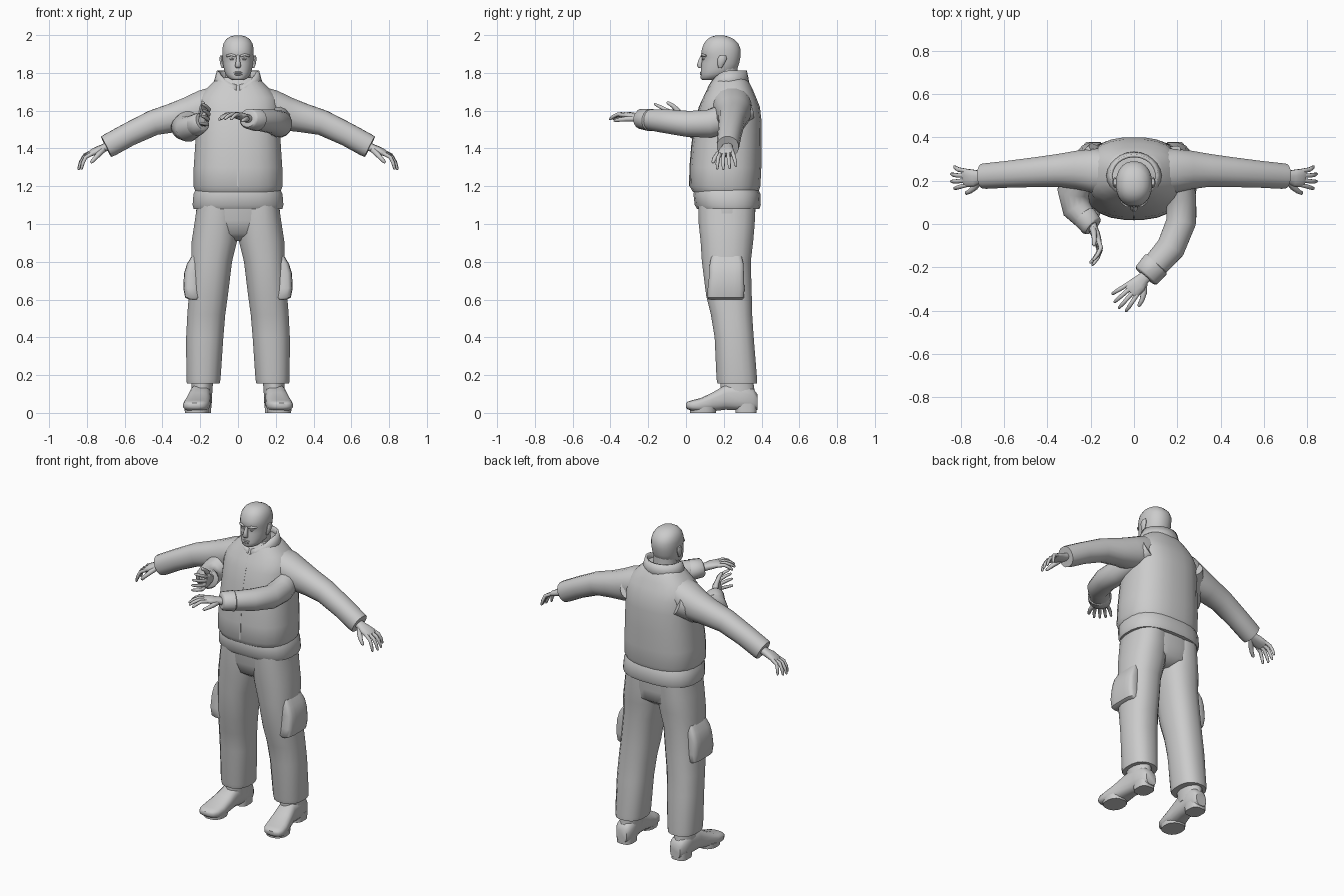
import bpy, bmesh
from math import sin, cos, pi, radians
from mathutils import Vector as V, Matrix


def spow(v, e):
    return abs(v) ** e * (1 if v >= 0 else -1)


def tube(bm, rows, n=16, up=(0, 0, 1), flat=None, p=2.0, s=1):
    """Loft super-elliptic rings; each row is x, y, z, half width, half height."""
    pts = [V(r[:3]) for r in rows]
    rings = []
    for i, r in enumerate(rows):
        a, b = pts[max(i - 1, 0)], pts[min(i + 1, len(pts) - 1)]
        t = V(flat) if flat else (b - a).normalized()
        side = V(up).cross(t).normalized()
        nor = t.cross(side)
        ring = []
        for k in range(n):
            w = 2 * pi * (k + 0.5) / n
            c = pts[i] + side * spow(cos(w), 2 / p) * r[3] + nor * spow(sin(w), 2 / p) * r[4]
            ring.append(bm.verts.new((c.x * s, c.y, c.z)))
        rings.append(ring)
    for A, B in zip(rings, rings[1:]):
        for k in range(n):
            bm.faces.new((A[k], A[(k + 1) % n], B[(k + 1) % n], B[k]))
    bm.faces.new(rings[0])
    bm.faces.new(rings[-1])


def finish(name, bm, angle=45):
    bmesh.ops.recalc_face_normals(bm, faces=bm.faces)
    me = bpy.data.meshes.new(name)
    bm.to_mesh(me)
    bm.free()
    ob = bpy.data.objects.new(name, me)
    bpy.context.collection.objects.link(ob)
    bpy.ops.object.select_all(action='DESELECT')
    ob.select_set(True)
    bpy.context.view_layer.objects.active = ob
    bpy.ops.object.shade_smooth_by_angle(angle=radians(angle))
    return ob


def part(name, rows, **kw):
    bm = bmesh.new()
    tube(bm, rows, **kw)
    return finish(name, bm)


def upright(name, rows, **kw):
    return part(name, rows, up=(0, 1, 0), flat=(0, 0, 1), **kw)


def span(z, w, y0, y1, x=0):
    """Horizontal row from front and back depth."""
    return (x, (y0 + y1) / 2, z, w, (y1 - y0) / 2)


def hand(name, wrist, fwd, thumb, curl=0.03):
    """Palm, four fingers and thumb; local x = fingers, y = thumb side, z = back."""
    f = V(fwd).normalized()
    t = V(thumb)
    t = (t - f * t.dot(f)).normalized()
    b = f.cross(t)
    if name.endswith('flip'):
        b = -b
        name = name[:-5]
    bm = bmesh.new()
    tube(bm, [(-.03, 0, 0, .028, .022), (.01, 0, 0, .03, .021), (.04, .003, .002, .04, .02),
              (.075, 0, .003, .043, .016), (.092, 0, 0, .038, .011)], n=12, p=2.4)
    for i, ln in enumerate((.078, .09, .086, .066)):
        y = .032 - .0215 * i
        tube(bm, [(.075, y, .002, .011, .011), (.085 + ln * .4, y * 1.25, 0, .0105, .0105),
                  (.085 + ln * .75, y * 1.45, -curl * .5, .0095, .0095),
                  (.083 + ln, y * 1.55, -curl, .007, .007),
                  (.087 + ln, y * 1.57, -curl * 1.1, .003, .003)], n=8)
    tube(bm, [(.01, .015, -.004, .014, .016), (.045, .048, -.012, .015, .014),
              (.075, .066, -.022, .0115, .0115), (.1, .074, -.032, .009, .009),
              (.106, .075, -.035, .003, .003)], n=8)
    m = Matrix((f, t, b)).transposed().to_4x4()
    m.translation = V(wrist)
    bmesh.ops.transform(bm, matrix=m, verts=bm.verts)
    return finish(name, bm, 60)


# Jacket body, hem band and front zip
upright("jacket_body", [span(1.17, .225, .035, .385), span(1.2, .238, .018, .395),
        span(1.3, .236, .02, .4), span(1.42, .228, .03, .402), span(1.54, .222, .048, .402),
        span(1.62, .222, .07, .392), span(1.67, .21, .09, .372), span(1.71, .175, .112, .355),
        span(1.75, .135, .13, .335), span(1.775, .105, .145, .315)], n=24, p=2.5)
upright("jacket_hem", [span(1.08, .236, .058, .39), span(1.1, .242, .045, .397),
        span(1.16, .237, .038, .395), span(1.19, .222, .045, .38)], n=24, p=2.6)
part("front_zip", [(0, .02, 1.2, .006, .004), (0, .022, 1.3, .006, .004), (0, .032, 1.42, .006, .004),
                   (0, .05, 1.54, .006, .004), (0, .072, 1.62, .006, .004),
                   (0, .114, 1.71, .006, .004)], n=6, up=(0, 1, 0))

# Open stand-up collar
bm = bmesh.new()
loops = []
N = 24
for k in range(N + 1):
    u = k / N
    a = -pi / 2 + .06 + u * (2 * pi - .12)
    fr = max(0, -sin(a)) ** 2
    loops.append([bm.verts.new((r * cos(a), .222 + d * sin(a), z)) for r, d, z in (
        (.135, .115, 1.735 - .045 * fr), (.122, .108, 1.775 - .055 * fr),
        (.112, .1, 1.812 - .075 * fr))])
for A, B in zip(loops, loops[1:]):
    for j in range(2):
        bm.faces.new((A[j], B[j], B[j + 1], A[j + 1]))
collar = finish("collar", bm)
sol = collar.modifiers.new("thickness", 'SOLIDIFY')
sol.thickness = .014

# Trousers seat
upright("trouser_seat", [span(.91, .06, .15, .3), span(.95, .2, .09, .355), span(1.02, .228, .07, .366),
        span(1.12, .218, .06, .37)], n=24, p=2.4)

for s, side in ((1, "left"), (-1, "right")):
    # Trouser leg and cargo pocket
    upright(side + "_trouser_leg", [span(.155, .088, .165, .378, .184), span(.18, .092, .16, .378, .183),
            span(.4, .1, .15, .36, .176), span(.52, .102, .13, .352, .168), span(.62, .105, .105, .35, .157),
            span(.8, .11, .082, .345, .14), span(.91, .122, .075, .358, .125),
            span(1.0, .117, .065, .366, .116), span(1.1, .108, .062, .37, .11)], p=2.4, s=s)
    upright(side + "_cargo_pocket", [(.235, .21, .6, .025, .09), (.24, .21, .61, .04, .098),
            (.247, .212, .66, .043, .098), (.243, .215, .74, .043, .092),
            (.235, .215, .79, .035, .09), (.22, .215, .83, .025, .08)], p=4, s=s)
    # Boot foot, heel and shaft
    bm = bmesh.new()
    foot = ((.378, .188, .035, .015, .1), (.355, .19, .052, .012, .13), (.29, .193, .056, .012, .16),
            (.21, .2, .055, .016, .15), (.14, .21, .064, .008, .108), (.08, .219, .07, .004, .08),
            (.035, .225, .066, .01, .068), (.01, .228, .05, .018, .06), (0, .229, .028, .028, .052))
    tube(bm, [(x, y, (a + b) / 2, w, (b - a) / 2) for y, x, w, a, b in foot], flat=(0, -1, 0), p=2.8, s=s)
    tube(bm, [(.192, .318, 0, .05, .056), (.192, .318, .05, .052, .058)], up=(0, 1, 0), p=3, s=s)
    tube(bm, [(.219, .09, 0, .063, .07), (.219, .09, .03, .066, .072)], up=(0, 1, 0), p=2.3, s=s)
    tube(bm, [(.193, .275, .08, .056, .095), (.19, .27, .15, .058, .09), (.187, .27, .24, .062, .09)],
         up=(0, 1, 0), flat=(0, 0, 1), s=s)
    finish(side + "_boot", bm)
    # Outstretched sleeve and hand
    part(side + "_outer_sleeve", [(.08, .235, 1.655, .1, .085), (.17, .245, 1.615, .105, .1),
         (.25, .25, 1.585, .092, .093), (.34, .248, 1.563, .078, .079), (.45, .24, 1.535, .07, .068),
         (.58, .23, 1.473, .063, .063), (.68, .222, 1.418, .06, .063), (.698, .221, 1.409, .058, .061)],
         p=2.2, s=s)
    hand(side + "_outer_hand" + ("" if s < 0 else " flip"), (s * .705, .218, 1.405),
         (s * .9, -.06, -.4), (0, -1, -.15), .045)

# Raised forward sleeves with cuffs
part("left_forward_sleeve", [(.16, .33, 1.61, .06, .06), (.2, .23, 1.565, .075, .08),
     (.218, .12, 1.53, .07, .075), (.218, .01, 1.53, .07, .07), (.17, -.11, 1.545, .068, .064),
     (.09, -.2, 1.553, .06, .055)])
part("left_forward_cuff", [(.108, -.18, 1.55, .06, .05), (.1, -.188, 1.551, .069, .06),
     (.058, -.236, 1.557, .065, .054), (.052, -.243, 1.558, .055, .045)])
hand("left_forward_hand", (.045, -.25, 1.56), (-.68, -.68, .18), (.7, -.7, 0), .035)
part("right_forward_sleeve", [(-.16, .33, 1.6, .06, .06), (-.235, .24, 1.555, .075, .08),
     (-.282, .15, 1.508, .074, .07), (-.265, .07, 1.502, .068, .068), (-.22, .02, 1.525, .054, .056)])
part("right_forward_cuff", [(-.235, .04, 1.517, .05, .05), (-.228, .032, 1.52, .058, .06),
     (-.196, -.008, 1.54, .053, .053), (-.19, -.014, 1.543, .045, .045)])
hand("right_forward_hand flip", (-.192, -.012, 1.545), (.3, -.93, .2), (.15, .1, 1), .05)

# Head, neck and face
bm = bmesh.new()
tube(bm, [span(1.7, .075, .14, .28), span(1.78, .068, .14, .275), span(1.84, .068, .14, .275)],
     up=(0, 1, 0), flat=(0, 0, 1))
tube(bm, [span(1.763, .03, .085, .15), span(1.772, .05, .077, .2), span(1.795, .068, .078, .245),
          span(1.82, .075, .079, .272), span(1.85, .08, .082, .282), span(1.88, .083, .086, .288),
          span(1.897, .084, .079, .29), span(1.925, .084, .083, .29), span(1.955, .078, .094, .278),
          span(1.978, .063, .112, .255), span(1.992, .042, .135, .225), span(1.998, .018, .16, .2)],
     n=24, up=(0, 1, 0), flat=(0, 0, 1), p=2.2)
tube(bm, [(0, .09, 1.895, .008, .012), (0, .078, 1.865, .011, .014), (0, .072, 1.838, .017, .016),
          (0, .078, 1.825, .012, .01)], n=8, up=(0, 1, 0), flat=(0, 0, 1))
for z in (1.802, 1.792):
    tube(bm, [(-.028, .088, z, .002, .002), (-.012, .079, z, .006, .005), (.012, .079, z, .006, .005),
              (.028, .088, z, .002, .002)], n=8)
for s in (1, -1):
    tube(bm, [(.012, .083, 1.89, .005, .006), (.035, .085, 1.896, .008, .007),
              (.06, .105, 1.89, .006, .006)], n=8, s=s)
    tube(bm, [(.02, .09, 1.872, .002, .002), (.032, .088, 1.874, .005, .006),
              (.046, .098, 1.872, .002, .002)], n=8, s=s)
    tube(bm, [(.08, .18, 1.825, .006, .008), (.085, .184, 1.845, .009, .018),
              (.089, .192, 1.875, .01, .024), (.088, .195, 1.893, .007, .016)],
         n=10, up=(0, 1, 0), flat=(0, 0, 1), s=s)
finish("head", bm, 60)
